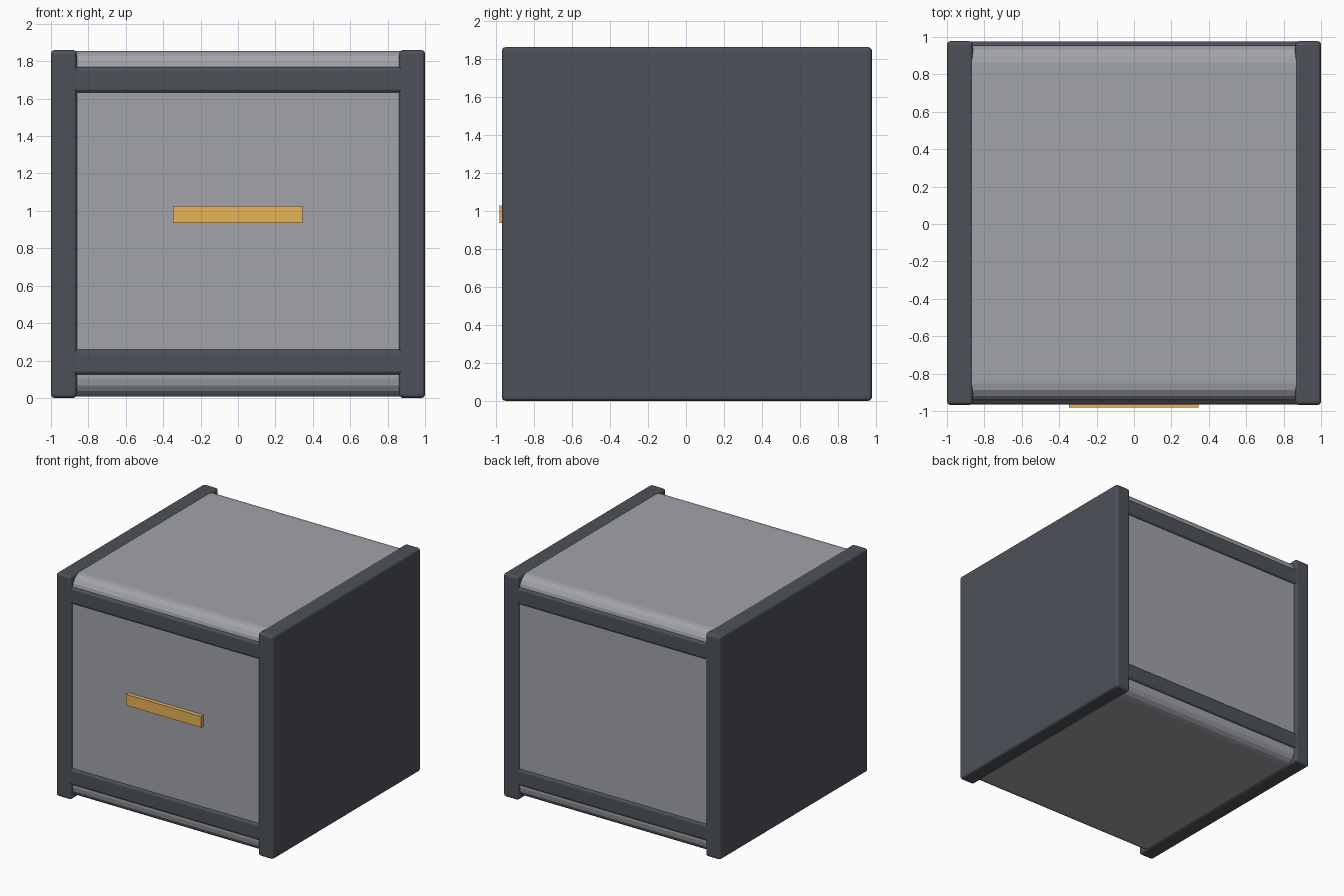
import bpy, bmesh

if "Cube" in bpy.data.objects:
    bpy.data.objects.remove(bpy.data.objects["Cube"])


def material(name, color):
    m = bpy.data.materials.new(name)
    m.diffuse_color = (*color, 1)
    m.use_nodes = True
    m.node_tree.nodes["Principled BSDF"].inputs["Base Color"].default_value = m.diffuse_color
    return m


DARK = material("dark_frame", (0.075, 0.085, 0.1))
GREY = material("grey_body", (0.36, 0.37, 0.4))
AMBER = material("amber_light", (0.8, 0.45, 0.1))


def box(name, lo, hi, mat, bevel=0, segments=2, only_x=False):
    """Box between two corners; only_x rounds just the edges running along x."""
    bm = bmesh.new()
    bmesh.ops.create_cube(bm, size=1)
    for v in bm.verts:
        v.co = [(a + b) / 2 + c * (b - a) for a, b, c in zip(lo, hi, v.co)]
    if bevel:
        edges = [e for e in bm.edges if not only_x
                 or abs(e.verts[0].co.x - e.verts[1].co.x) > 0.01]
        bmesh.ops.bevel(bm, geom=edges, offset=bevel, segments=segments,
                        profile=0.5, affect='EDGES')
    mesh = bpy.data.meshes.new(name)
    bm.to_mesh(mesh)
    bm.free()
    mesh.materials.append(mat)
    obj = bpy.data.objects.new(name, mesh)
    bpy.context.collection.objects.link(obj)
    return obj


YF, YB, H = -0.968, 0.978, 1.86

# Rounded central body
box("body", (-0.9, -0.947, 0.008), (0.9, 0.957, 1.855), GREY, 0.095, 4, True)

# Thick side panels standing slightly proud of the body
for side, x0, x1 in (("left", -1, -0.862), ("right", 0.862, 1)):
    box(side + "_panel", (x0, YF, 0), (x1, YB, H), DARK, 0.02, 3)

# Cross rails on front and back
for face, y0, y1 in (("front", YF + 0.003, -0.88), ("back", 0.89, YB - 0.003)):
    for level, z0, z1 in (("lower", 0.125, 0.26), ("upper", 1.633, 1.77)):
        box(f"{face}_{level}_rail", (-0.9, y0, z0), (0.9, y1, z1), DARK, 0.02, 3, True)

# Amber strip on the front
box("front_strip", (-0.347, -0.981, 0.935), (0.345, -0.93, 1.027), AMBER)
